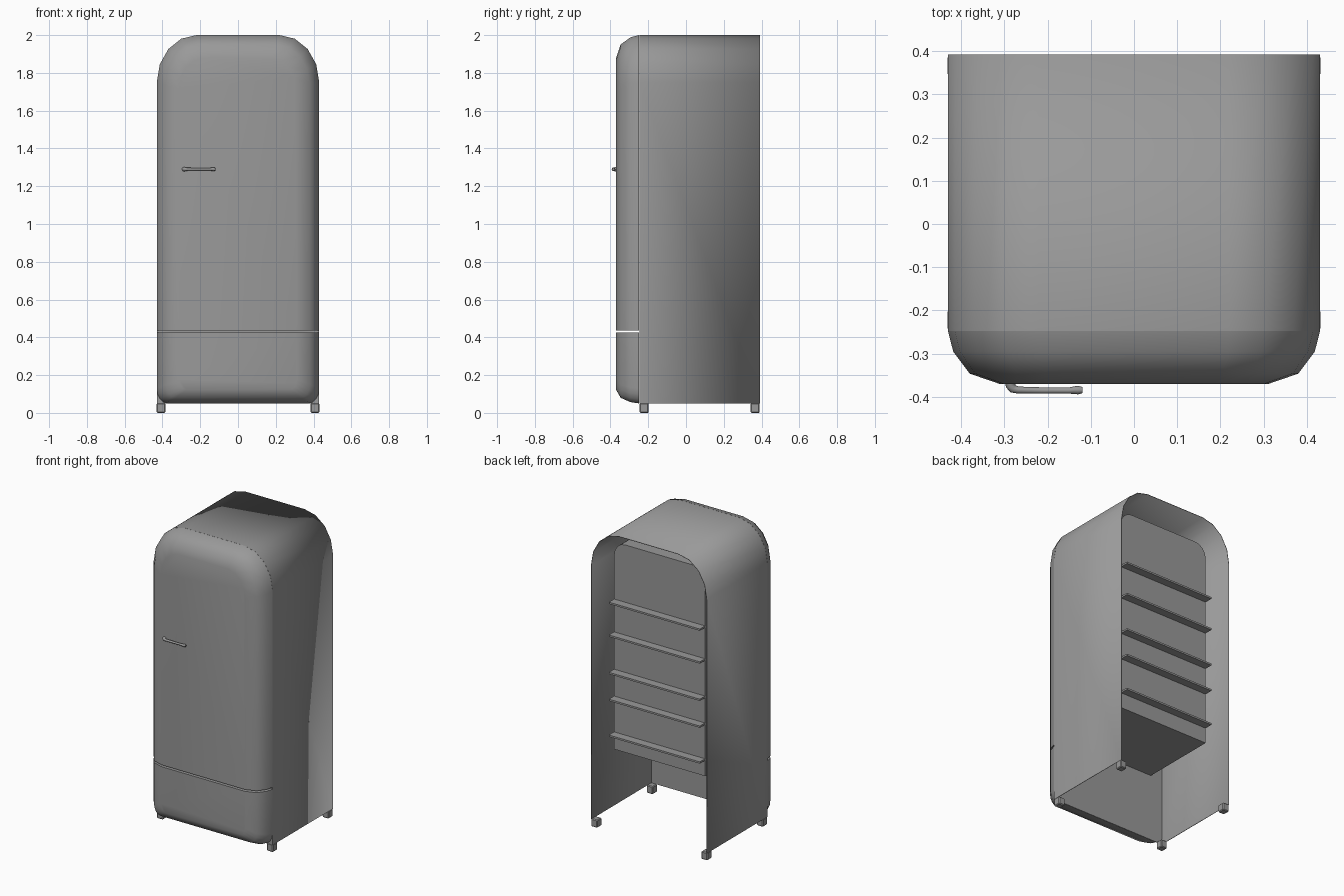
import bpy, bmesh, math
from mathutils import Vector

cube = bpy.data.objects.get("Cube")
if cube:
    bpy.data.objects.remove(cube, do_unlink=True)

mat = bpy.data.materials.new("enamel_grey")
mat.use_nodes = True
GREY = (0.32, 0.32, 0.32, 1)
mat.diffuse_color = GREY
mat.node_tree.nodes["Principled BSDF"].inputs["Base Color"].default_value = GREY

HALF, FRONT, BACK, BASE, TOP = 0.43, -0.247, 0.392, 0.05, 2.0


def add_object(name, bm, angle=40):
    bmesh.ops.remove_doubles(bm, verts=bm.verts, dist=0.0005)
    bmesh.ops.recalc_face_normals(bm, faces=bm.faces)
    mesh = bpy.data.meshes.new(name)
    bm.to_mesh(mesh)
    bm.free()
    mesh.materials.append(mat)
    obj = bpy.data.objects.new(name, mesh)
    bpy.context.collection.objects.link(obj)
    bpy.ops.object.select_all(action='DESELECT')
    obj.select_set(True)
    bpy.context.view_layer.objects.active = obj
    bpy.ops.object.shade_smooth_by_angle(angle=math.radians(angle))
    return obj


def corner(cx, cz, rx, rz, start, steps=4):
    angles = [math.radians(start + 90 * i / steps) for i in range(steps + 1)]
    return [(cx + rx * math.cos(a), cz + rz * math.sin(a)) for a in angles]


def outline(w, z0, z1, bottom=(0, 0), top=(0, 0)):
    """Rounded rectangle in x and z, from the lower right, anticlockwise."""
    (bx, bz), (tx, tz) = bottom, top
    return (corner(w - bx, z0 + bz, bx, bz, 270) + corner(w - tx, z1 - tz, tx, tz, 0)
            + corner(tx - w, z1 - tz, tx, tz, 90) + corner(bx - w, z0 + bz, bx, bz, 180))


def loft(name, rings, front_cap=True, back_cap=True):
    """Skin a list of (y, outline) rings, running from back to front."""
    bm = bmesh.new()
    loops = [[bm.verts.new((x, y, z)) for x, z in pts] for y, pts in rings]
    for a, b in zip(loops, loops[1:]):
        for i in range(len(a)):
            j = (i + 1) % len(a)
            bm.faces.new((a[i], a[j], b[j], b[i]))
    if front_cap:
        bm.faces.new(loops[-1])
    if back_cap:
        bm.faces.new(loops[0])
    return add_object(name, bm)


def box(name, low, high, bevel=0):
    bm = bmesh.new()
    bmesh.ops.create_cube(bm, size=1)
    for v in bm.verts:
        v.co = Vector([lo + (c + 0.5) * (hi - lo) for c, lo, hi in zip(v.co, low, high)])
    if bevel:
        bmesh.ops.bevel(bm, geom=bm.edges[:], offset=bevel, segments=1, affect='EDGES')
    return add_object(name, bm, 20)


# Cabinet shell: thin arched sheet with a front panel, open at back and below
shell_outline = outline(HALF, BASE, TOP, top=(0.21, 0.25))
shell = loft("cabinet_shell", [(BACK, shell_outline), (FRONT, shell_outline)], back_cap=False)
bm = bmesh.new()
bm.from_mesh(shell.data)
floor = [f for f in bm.faces if abs(f.normal.z) > 0.9 and f.calc_center_median().z < 0.1]
bmesh.ops.delete(bm, geom=floor, context='FACES_ONLY')
bm.to_mesh(shell.data)
bm.free()
sheet = shell.modifiers.new("thickness", 'SOLIDIFY')
sheet.thickness = 0.004
sheet.offset = -1

# Rounded front: inset and depth of each step
STEPS = [(0, FRONT - 0.001), (0.012, -0.295), (0.05, -0.346), (0.12, -0.37)]
SPLIT, GAP = 0.431, 0.006
loft("door", [(y, outline(HALF - d, SPLIT + GAP, TOP - d,
                          top=(0.21 - 0.7 * d, 0.25 - 0.7 * d))) for d, y in STEPS])
loft("lower_drawer", [(y, outline(HALF - d, BASE + 0.6 * d, SPLIT - GAP,
                                  bottom=(0.06 - 0.2 * d, 0.08 - 0.2 * d))) for d, y in STEPS])

# Inner compartment with shelves showing at the back
liner = outline(0.337, 0.5, 1.89, top=(0.08, 0.09))
loft("inner_compartment", [(0.28, liner), (FRONT + 0.006, liner)])
for i, z in enumerate((0.61, 0.85, 1.03, 1.28, 1.5)):
    box(f"shelf_{i + 1}", (-0.337, 0.27, z - 0.006), (0.337, 0.335, z + 0.006))

# Feet
for side, x in (("left", 0.408), ("right", -0.408)):
    for end, y in (("front", -0.222), ("back", 0.366)):
        box(f"{end}_{side}_foot", (x - 0.023, y - 0.024, 0), (x + 0.023, y + 0.024, BASE + 0.002), 0.005)

# Handle: a bar swept along a bent path, wider at both ends
path = [(-0.285, -0.362, 0.015), (-0.285, -0.374, 0.013), (-0.28, -0.381, 0.011),
        (-0.268, -0.384, 0.009), (-0.21, -0.385, 0.008), (-0.15, -0.385, 0.008),
        (-0.13, -0.384, 0.011), (-0.119, -0.384, 0.008)]
curve = bpy.data.curves.new("door_handle", 'CURVE')
curve.dimensions = '3D'
curve.bevel_depth = 0.9
curve.bevel_resolution = 2
curve.use_fill_caps = True
spline = curve.splines.new('POLY')
spline.points.add(len(path) - 1)
for p, (x, y, r) in zip(spline.points, path):
    p.co = (x, y, 1.29, 1)
    p.radius = r
spline.use_smooth = True
curve.materials.append(mat)
bpy.context.collection.objects.link(bpy.data.objects.new("door_handle", curve))
